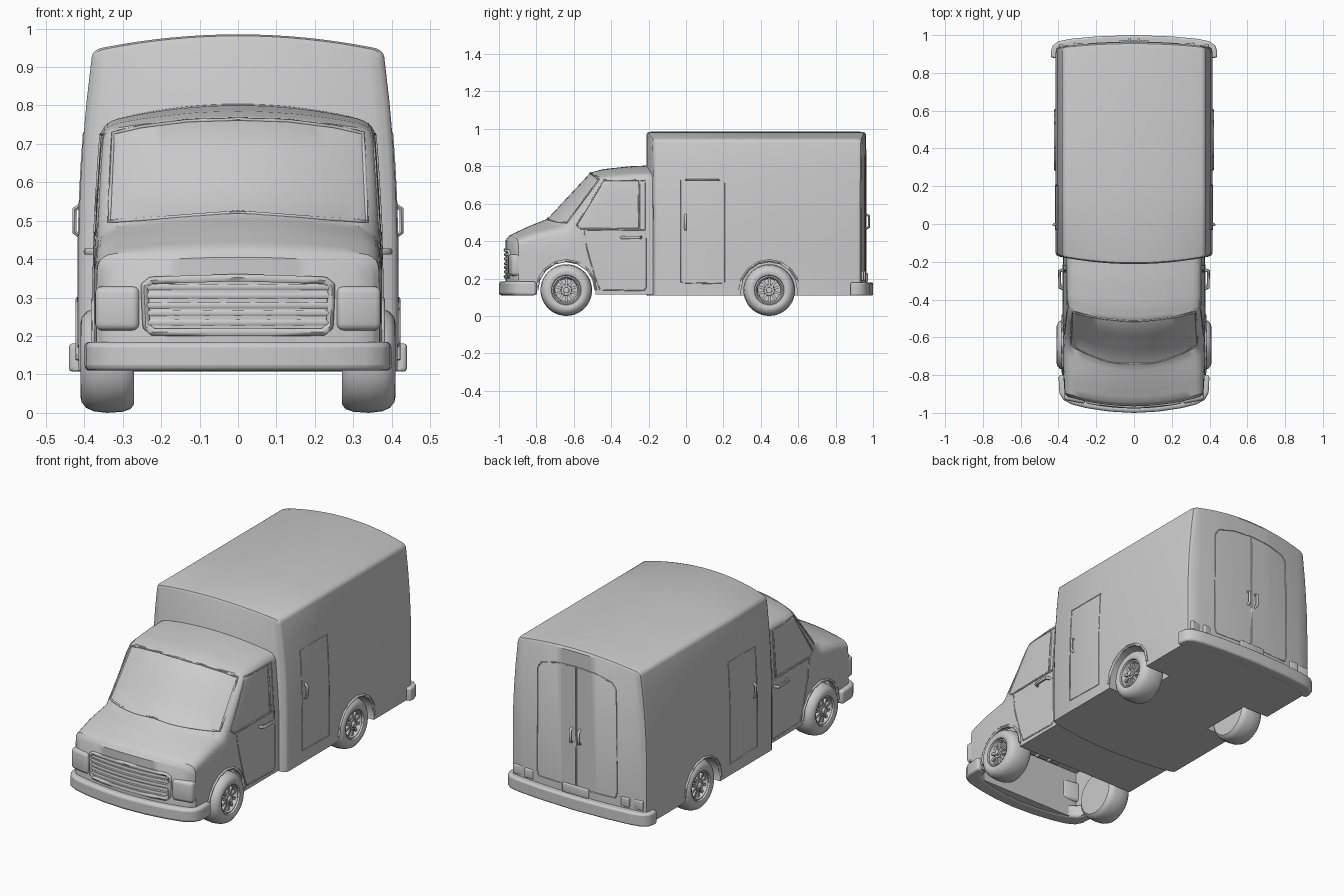
import bpy, bmesh, math
from mathutils import Vector, Matrix
from mathutils.bvhtree import BVHTree

if "Cube" in bpy.data.objects:
    bpy.data.objects.remove(bpy.data.objects["Cube"])

def activate(ob):
    bpy.ops.object.select_all(action='DESELECT')
    ob.select_set(True)
    bpy.context.view_layer.objects.active = ob

def shade(ob, deg=35):
    activate(ob)
    bpy.ops.object.shade_smooth_by_angle(angle=math.radians(deg))

def make(name, bm):
    bmesh.ops.recalc_face_normals(bm, faces=bm.faces)
    me = bpy.data.meshes.new(name)
    bm.to_mesh(me)
    bm.free()
    ob = bpy.data.objects.new(name, me)
    bpy.context.collection.objects.link(ob)
    return ob

def loft(name, stations, zb, kink, power, r):
    """Closed bowed shell; station = (y, bow, half width, top half width, edge z, centre z)."""
    bm, n, rings = bmesh.new(), 16, []
    for y, bow, w, wt, ze, zc in stations:
        k, a = min(kink, ze - 0.1), wt - r
        arch = lambda x: ze + (zc - ze) * (1 - (x / wt) ** 2)
        sx = lambda z: w - (w - wt) * max(0, (z - k) / (ze - k)) ** power
        zs = ze - 0.8 * r
        p0, p1, p2 = Vector((a, arch(a))), Vector((sx(ze), ze)), Vector((sx(zs), zs))
        side = [p0 * (1 - t) ** 2 + p1 * 2 * t * (1 - t) + p2 * t * t for t in (.2, .4, .6, .8)]
        side += [Vector((sx(z), z)) for z in (zs + (zb - zs) * i / 7 for i in range(8))]
        xs = [a - 2 * a * i / n for i in range(n + 1)]
        ring = [(x, arch(x)) for x in xs] + [(-p.x, p.y) for p in side]
        ring += [(-x, zb) for x in xs] + [tuple(p) for p in reversed(side)]
        rings.append([bm.verts.new((x, y + bow * (x / w) ** 2, z)) for x, z in ring])
        m = len(side)
    for q, s in zip(rings, rings[1:]):
        for i in range(len(q)):
            j = (i + 1) % len(q)
            bm.faces.new((q[i], q[j], s[j], s[i]))
    for v in (rings[0], rings[-1]):
        A, L, B, R = v[:n+1], v[n+1:n+1+m], v[n+1+m:2*n+2+m], v[2*n+2+m:]
        for i in range(n):
            bm.faces.new((A[i], A[i+1], B[n-i-1], B[n-i]))
        bm.faces.new([A[n]] + L + [B[0]])
        bm.faces.new([B[n]] + R + [A[0]])
    tree = BVHTree.FromBMesh(bm)
    return make(name, bm), tree

def densify(st, k):
    out = []
    for a, b in zip(st, st[1:]):
        out += [tuple(p + (q - p) * i / k for p, q in zip(a, b)) for i in range(k)]
    return out + [st[-1]]

def box(name, loc, size, bevel=0.0, rz=0):
    bm = bmesh.new()
    bmesh.ops.create_cube(bm, size=1, matrix=Matrix.Diagonal((*size, 1)))
    if bevel:
        bmesh.ops.bevel(bm, geom=bm.edges[:], offset=bevel, segments=3, profile=.5, affect='EDGES')
    ob = make(name, bm)
    ob.location, ob.rotation_euler.z = loc, rz
    shade(ob)
    return ob

def xcyl(name, loc, r, length):
    bm = bmesh.new()
    bmesh.ops.create_cone(bm, cap_ends=True, segments=48, radius1=r, radius2=r, depth=length,
                          matrix=Matrix.Rotation(math.pi / 2, 4, 'Y'))
    ob = make(name, bm)
    ob.location = loc
    return ob

def cut(ob, cutters):
    activate(ob)
    for c in cutters:
        md = ob.modifiers.new("cut", 'BOOLEAN')
        md.operation, md.object, md.solver = 'DIFFERENCE', c, 'EXACT'
        bpy.ops.object.modifier_apply(modifier=md.name)
        bpy.data.objects.remove(c)
    shade(ob)

def tube(name, pts, r, cyclic=False):
    cu = bpy.data.curves.new(name, 'CURVE')
    cu.dimensions, cu.bevel_depth, cu.bevel_resolution, cu.use_fill_caps = '3D', r, 1, True
    sp = cu.splines.new('POLY')
    sp.points.add(len(pts) - 1)
    for p, q in zip(sp.points, pts):
        p.co = (*q, 1)
    sp.use_cyclic_u = cyclic
    ob = bpy.data.objects.new(name, cu)
    bpy.context.collection.objects.link(ob)
    activate(ob)
    bpy.ops.object.convert(target='MESH')
    shade(bpy.context.object, 60)

def seam(name, tree, view, pts, r=0.003, cyclic=True):
    """Project a 2D outline on a body; view is right, left, front or back."""
    if cyclic:
        pts = pts + pts[:1]
    flat = densify(pts, 6)
    if cyclic:
        flat = flat[:-1]
    hits = []
    for u, z in flat:
        o, d = {'right': ((2, u, z), (-1, 0, 0)), 'left': ((-2, u, z), (1, 0, 0)),
                'front': ((u, -2, z), (0, 1, 0)), 'back': ((u, 2, z), (0, -1, 0))}[view]
        h = tree.ray_cast(Vector(o), Vector(d))[0]
        if h:
            hits.append(h)
    tube(name, hits, r, cyclic)

# cab and cargo box shells
cab, cab_t = loft("cab", densify([
    (-.965, .05, .35, .345, .385, .405), (-.945, .05, .368, .365, .41, .43),
    (-.85, .07, .375, .365, .445, .475), (-.74, .11, .375, .36, .475, .52),
    (-.51, .07, .375, .352, .735, .767), (-.44, .05, .375, .355, .745, .785),
    (-.30, .02, .375, .355, .755, .80), (-.16, 0, .375, .355, .755, .806)], 3), .115, .4, 1.3, .045)
cargo, cargo_t = loft("cargo_box", [
    (-.212, .04, .398, .362, .93, .97), (-.205, .04, .41, .373, .941, .981),
    (-.19, .035, .415, .378, .945, .985), (.2, 0, .415, .378, .945, .985),
    (.93, -.02, .415, .378, .945, .985), (.955, -.025, .41, .373, .941, .981),
    (.963, -.025, .398, .362, .93, .97)], .11, .4, 2, .025)
FY, RY, WZ = -.64, .445, .138
cut(cab, [xcyl("front_arch_cutter", (0, FY, WZ), .157, 1),
          box("engine_bay_cutter", (0, -.69, .21), (.68, .38, .36))])
cut(cargo, [xcyl("rear_arch_cutter", (s * .39, RY, WZ), .153, .27) for s in (1, -1)])

# engine bay parts
box("engine_block", (0, -.70, .365), (.30, .22, .06), .01)
box("reservoir", (.2, -.70, .355), (.10, .12, .08), .01)
for i in range(3):
    box("engine_rib", (-.08 + i * .08, -.70, .332), (.02, .2, .015), .004)

# bumpers
def bumper(name, half, sx, dy, z0, z1):
    end = half[-1][1]
    path = [(-x, y) for x, y in reversed(half[1:])] + half
    bm, rows = bmesh.new(), []
    for x, y in path:
        yi = min(y + dy, end) if dy > 0 else max(y + dy, end)
        rows.append([bm.verts.new(c) for c in ((x, y, z0), (x, y, z1), (x * sx, yi, z1), (x * sx, yi, z0))])
    for a, b in zip(rows, rows[1:]):
        for i in range(4):
            j = (i + 1) % 4
            bm.faces.new((a[i], a[j], b[j], b[i]))
    bm.faces.new(rows[0])
    bm.faces.new(rows[-1])
    ob = make(name, bm)
    md = ob.modifiers.new("round", 'BEVEL')
    md.width, md.segments, md.limit_method, md.angle_limit = .014, 3, 'ANGLE', math.radians(50)
    shade(ob, 40)

bumper("front_bumper", [(0, -1), (.13, -.993), (.25, -.975), (.33, -.955), (.375, -.93), (.395, -.895), (.40, -.80)],
       .87, .075, .11, .184)
bumper("rear_bumper", [(0, 1), (.2, .993), (.34, .98), (.40, .967), (.43, .945), (.44, .915), (.44, .88)],
       .92, -.06, .108, .18)

# windscreen, grille and headlights
seam("windscreen_frame", cab_t, 'front', [(-.335, .498), (-.2, .507), (0, .522), (.2, .507), (.335, .498), (.325, .728),
     (.25, .745), (.13, .76), (0, .764), (-.13, .76), (-.25, .745), (-.325, .728)], .005)
seam("grille_frame", cab_t, 'front', [(-.22, .21), (.22, .21), (.238, .225), (.243, .33), (.225, .345), (0, .352),
     (-.225, .345), (-.243, .33), (-.238, .225)], .011)
for z in (.235, .26, .28, .305, .328):
    seam("grille_slat", cab_t, 'front', [(-.235, z), (.235, z)], .009, False)
for s in (1, -1):
    box("headlight", (s * .31, -.905, .272), (.118, .075, .115), .018, s * .2)

# side details, mirrored
for s, side in ((1, 'right'), (-1, 'left')):
    seam("cab_door_seam", cab_t, side, [(-.545, .46), (-.53, .36), (-.485, .2), (-.46, .14), (-.225, .135), (-.215, .15),
         (-.215, .46)])
    seam("cab_window_frame", cab_t, side, [(-.585, .485), (-.56, .465), (-.255, .468), (-.25, .725), (-.44, .725)], .004)
    seam("cab_pillar_vent", cab_t, side, [(-.245, .47), (-.22, .47), (-.22, .725), (-.245, .725)])
    tube("cab_door_handle", [(s * .368, -.345, .42), (s * .392, -.335, .42), (s * .395, -.25, .42),
                             (s * .368, -.24, .42)], .009)
    seam("side_door_seam", cargo_t, side, [(-.03, .178), (.205, .172), (.205, .728), (-.03, .728)])
    tube("side_door_handle", [(s * .41, -.003, .46), (s * .425, -.003, .47), (s * .425, -.003, .53),
                              (s * .405, -.003, .543)], .007)
    for tree, yc, nm in ((cab_t, FY, "front_arch_lip"), (cargo_t, RY, "rear_arch_lip")):
        arc = [(yc + .157 * math.cos(t), WZ + .157 * math.sin(t)) for t in (math.pi * i / 8 for i in range(9))]
        seam(nm, tree, side, arc, .008, False)

    # rear doors, lights
    seam("rear_door_seam", cargo_t, 'back', [(s * .003, .22), (s * .235, .22), (s * .245, .25), (s * .24, .82),
         (s * .215, .855), (s * .12, .88), (s * .003, .888)])
    tube("rear_door_handle", [(s * .025, .955, .465), (s * .025, .978, .475), (s * .025, .978, .535),
                              (s * .025, .955, .545)], .008)
    box("tail_light", (s * .365, .938, .215), (.065, .02, .05), .005, s * .12)
    box("reverse_light", (s * .295, .948, .215), (.05, .02, .05), .005, s * .1)
box("number_plate", (0, .962, .205), (.16, .02, .05), .005)

# wheels: lathed tyre and rim, spokes and hub
def wheel_mesh():
    bm = bmesh.new()
    prof = [(-.07, 0), (-.07, .115), (-.06, .128), (-.04, .135), (0, .138), (.035, .134), (.055, .125), (.067, .11),
            (.07, .095), (.064, .08), (.055, .077), (.058, .07), (.05, .064), (.028, .06), (.026, 0)]
    vs = [bm.verts.new((x, 0, r)) for x, r in prof]
    es = [bm.edges.new(e) for e in zip(vs, vs[1:])]
    bmesh.ops.spin(bm, geom=vs + es, cent=(0, 0, 0), axis=(1, 0, 0), angle=2 * math.pi, steps=40)
    bmesh.ops.remove_doubles(bm, verts=bm.verts, dist=1e-5)
    for i in range(10):
        bmesh.ops.create_cube(bm, size=1, matrix=Matrix.Rotation(i * math.pi / 5, 4, 'X')
                              @ Matrix.Translation((.04, 0, .046)) @ Matrix.Diagonal((.02, .013, .046, 1)))
    for r, x in ((.032, .04), (.018, .052)):
        bmesh.ops.create_cone(bm, cap_ends=True, segments=24, radius1=r, radius2=r * .85, depth=.03,
                              matrix=Matrix.Translation((x, 0, 0)) @ Matrix.Rotation(math.pi / 2, 4, 'Y'))
    return bm

for nm, y in (("front", FY), ("rear", RY)):
    for s, sd in ((1, "right"), (-1, "left")):
        w = make(f"{nm}_{sd}_wheel", wheel_mesh())
        w.location = (s * .34, y, WZ)
        w.rotation_euler.z = 0 if s > 0 else math.pi
        shade(w)
